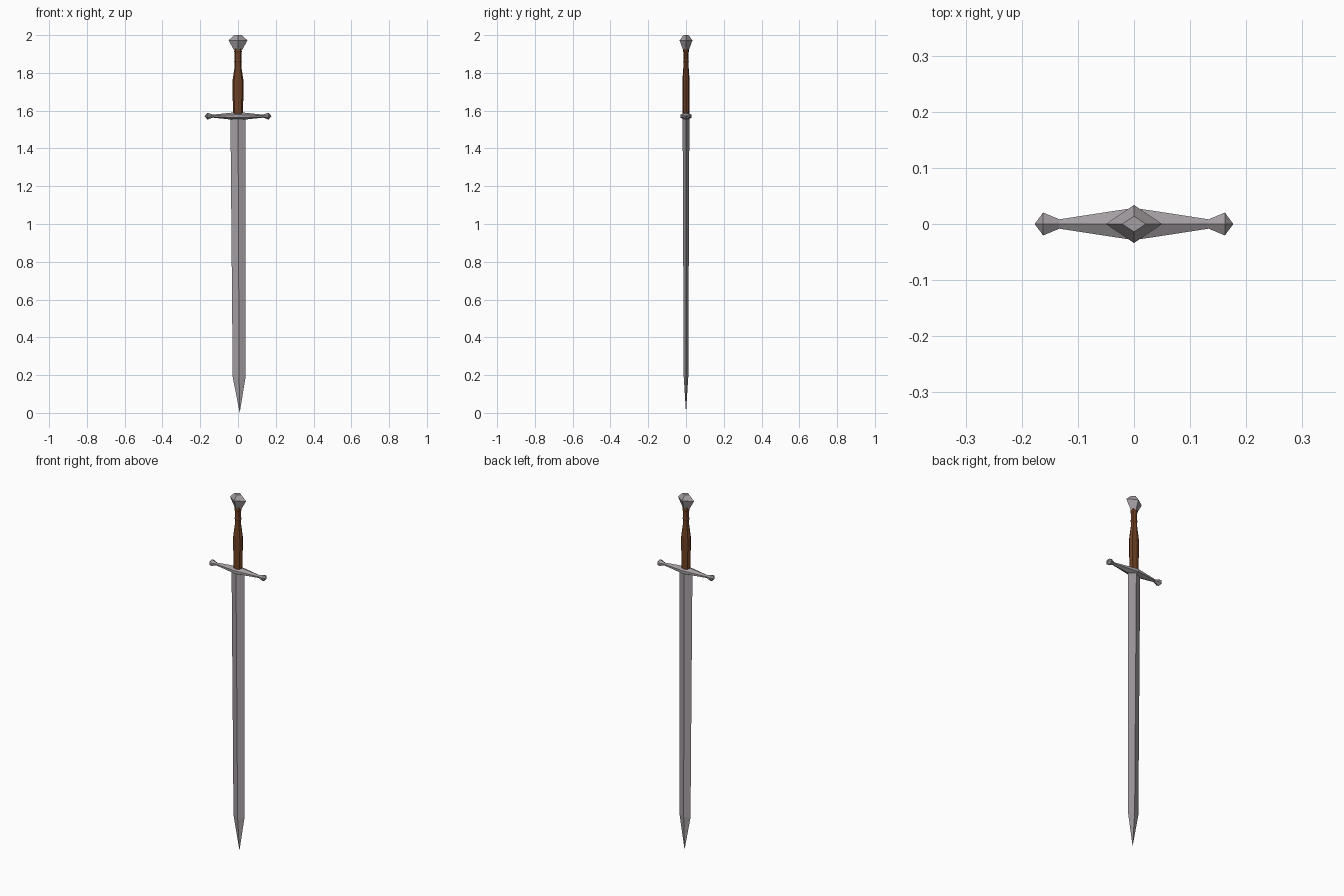
import bpy, bmesh
from math import cos, sin, radians
from mathutils import Vector

if "Cube" in bpy.data.objects:
    bpy.data.objects.remove(bpy.data.objects["Cube"])

STEEL = (0.37, 0.34, 0.36, 1)
LEATHER = (0.15, 0.05, 0.017, 1)
DIAMOND = [0, 90, 180, 270]
OCTAGON = [45 * i for i in range(8)]
RIDGED = [22, 90, 158, 202, 270, 338]   # hexagon with steep top and bottom ridges


def loft(name, sections, angles, color, axis='Z', height=0.0):
    """Skin rings (position, half_u, half_v, shift_u) along an axis; flat shaded."""
    bm = bmesh.new()
    n = len(angles)
    rings = []
    for pos, ru, rv, shift in sections:
        ring = []
        for deg in angles:
            a = radians(deg)
            u, v = shift + ru * cos(a), rv * sin(a)
            co = (u, v, pos) if axis == 'Z' else (pos, u, v)
            ring.append(bm.verts.new(Vector(co) + Vector((0, 0, height))))
        rings.append(ring)
    for a, b in zip(rings, rings[1:]):
        for i in range(n):
            j = (i + 1) % n
            bm.faces.new((a[i], a[j], b[j], b[i]))
    bm.faces.new(rings[0][::-1])
    bm.faces.new(rings[-1])
    bmesh.ops.remove_doubles(bm, verts=bm.verts, dist=1e-5)
    bmesh.ops.recalc_face_normals(bm, faces=bm.faces)
    mesh = bpy.data.meshes.new(name)
    bm.to_mesh(mesh)
    bm.free()
    obj = bpy.data.objects.new(name, mesh)
    bpy.context.collection.objects.link(obj)
    mat = bpy.data.materials.new(name + "_material")
    mat.diffuse_color = color
    mat.use_nodes = True
    mat.node_tree.nodes["Principled BSDF"].inputs["Base Color"].default_value = mat.diffuse_color
    mesh.materials.append(mat)
    return obj


# Blade: diamond section tapering to a point
loft("blade", [(0.0, 0.0, 0.0, 0.009),
               (0.19, 0.034, 0.012, 0.006),
               (1.57, 0.040, 0.018, 0.0)], DIAMOND, STEEL)

# Crossguard: tapering bar with pointed knobs, mirrored about the centre
half = [(0.177, 0.0, 0.0), (0.162, 0.022, 0.018), (0.133, 0.009, 0.008)]
guard = [(-x, y, z, 0) for x, y, z in half]
guard += [(0, 0.031, 0.022, 0)]
guard += [(x, y, z, 0) for x, y, z in reversed(half)]
loft("crossguard", guard, RIDGED, STEEL, 'X', 1.571)

# Grip: swelling lower half, slim upper half with two wrap ridges
loft("grip", [(1.58, 0.026, 0.018, 0), (1.70, 0.029, 0.019, 0),
              (1.76, 0.029, 0.019, 0), (1.83, 0.018, 0.014, 0),
              (1.855, 0.018, 0.013, 0), (1.862, 0.020, 0.015, 0),
              (1.87, 0.018, 0.013, 0), (1.905, 0.018, 0.013, 0),
              (1.912, 0.020, 0.015, 0), (1.93, 0.019, 0.014, 0)],
     OCTAGON, LEATHER)

# Pommel: faceted diamond block
loft("pommel", [(1.92, 0.021, 0.015, 0), (1.972, 0.05, 0.034, 0),
                (2.0, 0.021, 0.014, 0)], DIAMOND, STEEL)
